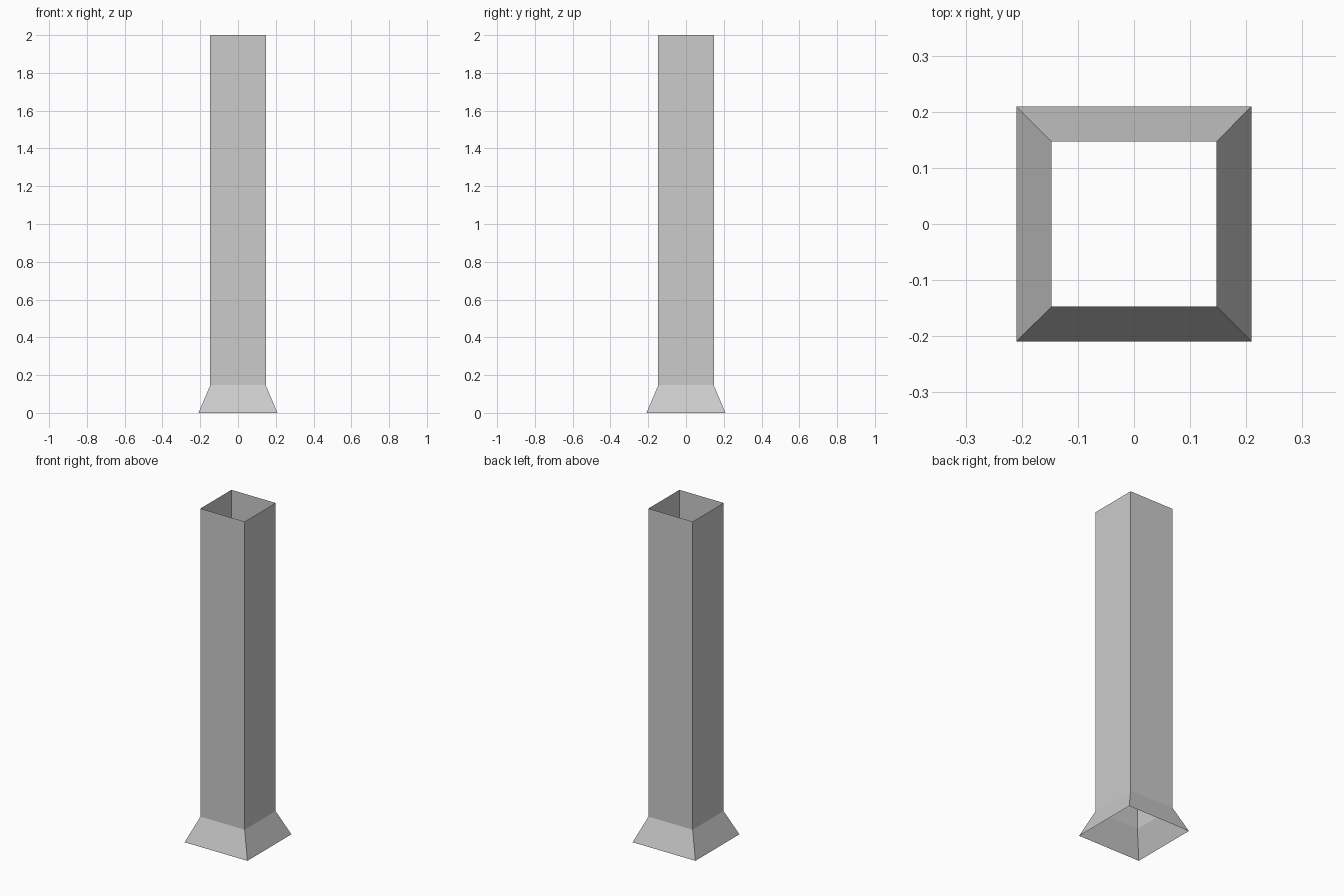
import bpy
import bmesh

cube = bpy.data.objects.get("Cube")
if cube:
    bpy.data.objects.remove(cube, do_unlink=True)

grey = bpy.data.materials.new("light_grey")
grey.use_nodes = True
colour = (0.6, 0.6, 0.6, 1.0)
grey.diffuse_color = colour
grey.node_tree.nodes["Principled BSDF"].inputs["Base Color"].default_value = colour


def square_sleeve(name, bottom, top):
    """Open four-sided sleeve between two (half width, height) squares."""
    bm = bmesh.new()
    rings = [[bm.verts.new((sx * half, sy * half, z))
              for sx, sy in ((-1, -1), (1, -1), (1, 1), (-1, 1))]
             for half, z in (bottom, top)]
    low, high = rings
    for i in range(4):
        j = (i + 1) % 4
        bm.faces.new((low[i], low[j], high[j], high[i]))
    mesh = bpy.data.meshes.new(name)
    bm.to_mesh(mesh)
    bm.free()
    mesh.materials.append(grey)
    obj = bpy.data.objects.new(name, mesh)
    bpy.context.collection.objects.link(obj)
    return obj


# Hollow shaft, open at the top, on a flared open skirt
HALF, JOINT = 0.147, 0.147
square_sleeve("shaft", (HALF, JOINT), (HALF, 2.0))
square_sleeve("flared_base", (0.209, 0.0), (HALF, JOINT))
